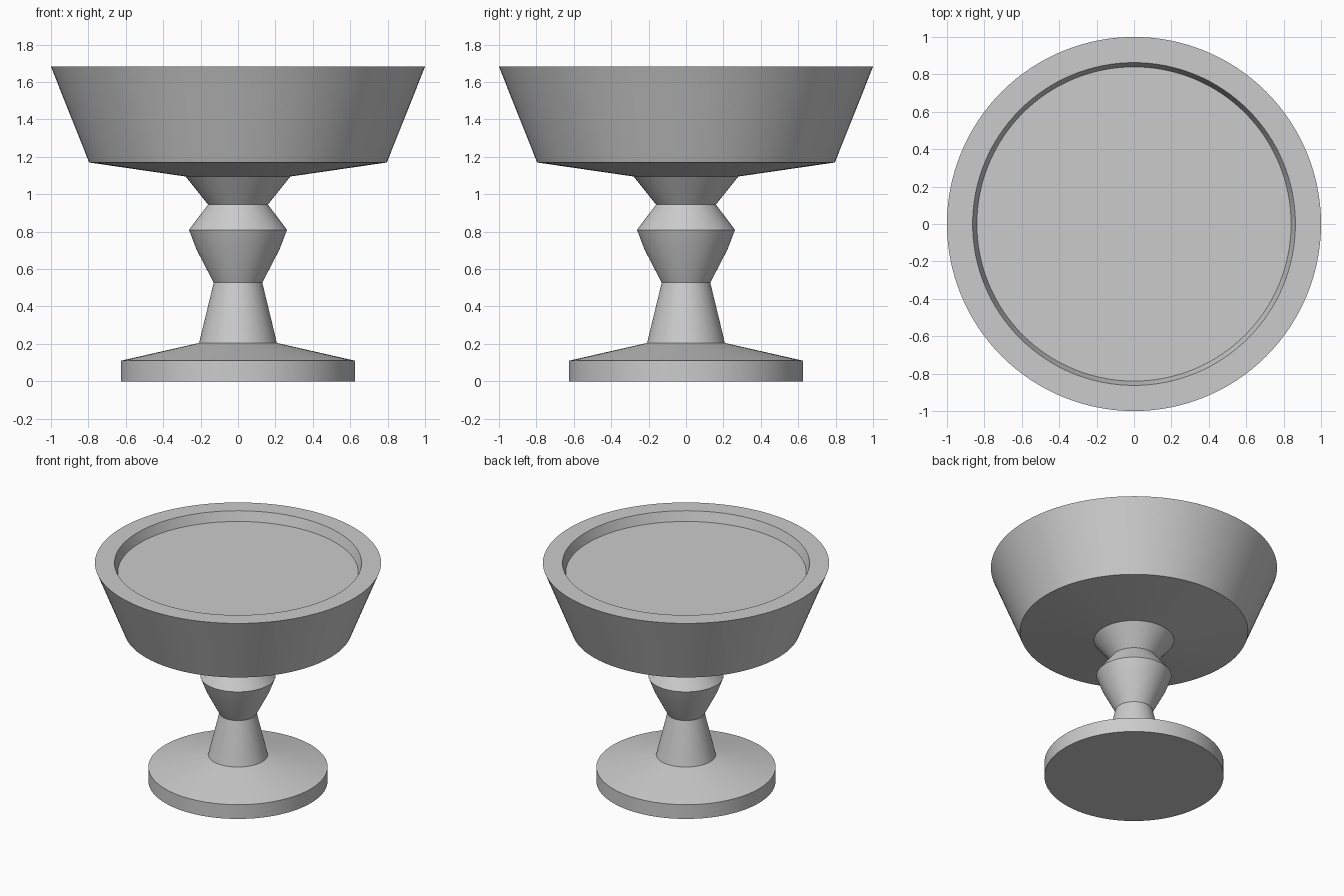
import bpy, bmesh, math

if "Cube" in bpy.data.objects:
    bpy.data.objects.remove(bpy.data.objects["Cube"])

SIDES = 128


def lathe(name, profile):
    """Revolve (radius, z) points, listed bottom to top along the outside; radius 0 makes a centre point."""
    bm = bmesh.new()
    rings = []
    for r, z in profile:
        if r == 0:
            rings.append([bm.verts.new((0, 0, z))] * SIDES)
        else:
            rings.append([bm.verts.new((r * math.cos(2 * math.pi * i / SIDES),
                                        r * math.sin(2 * math.pi * i / SIDES), z))
                          for i in range(SIDES)])
    for a, b in zip(rings, rings[1:]):
        for i in range(SIDES):
            j = (i + 1) % SIDES
            bm.faces.new(dict.fromkeys((a[i], a[j], b[j], b[i])))
    mesh = bpy.data.meshes.new(name)
    bm.to_mesh(mesh)
    bm.free()
    obj = bpy.data.objects.new(name, mesh)
    bpy.context.collection.objects.link(obj)
    bpy.ops.object.select_all(action='DESELECT')
    obj.select_set(True)
    bpy.context.view_layer.objects.active = obj
    bpy.ops.object.shade_smooth_by_angle(angle=math.radians(15))
    return obj


# Round foot with a sloped top
lathe("foot", [(0, 0), (0.626, 0), (0.626, 0.11), (0.208, 0.205)])

# Tapered stem with a faceted knop and a flared collar
lathe("stem", [(0.208, 0.205), (0.13, 0.527), (0.222, 0.705), (0.262, 0.81),
               (0.16, 0.945), (0.28, 1.095)])

# Wide flared bowl: outer wall, flat rim, shallow recess
lathe("bowl", [(0.28, 1.095), (0.796, 1.17), (1.0, 1.682), (0.863, 1.682),
               (0.84, 1.61), (0, 1.61)])
